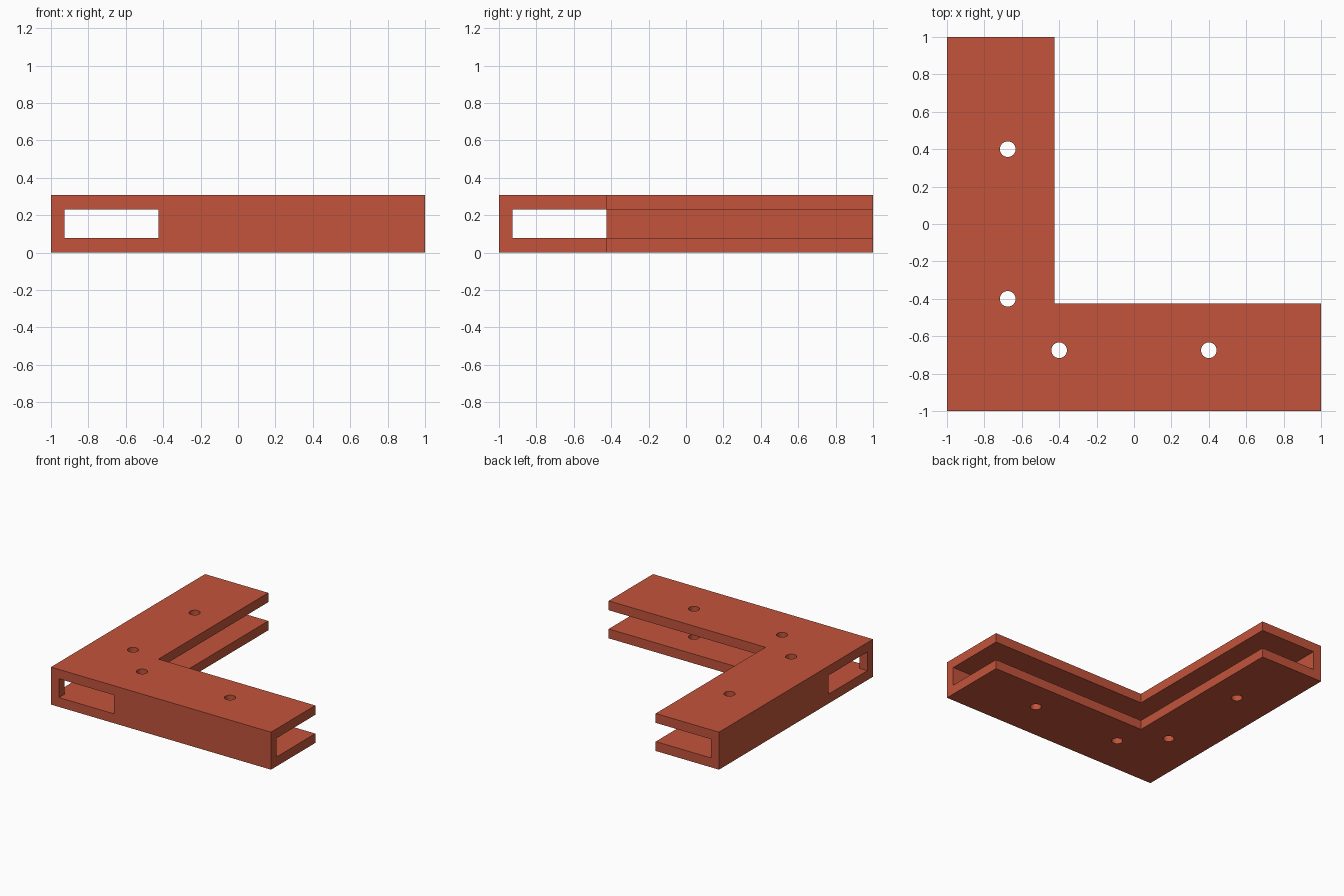
import bpy, bmesh, math

if "Cube" in bpy.data.objects:
    bpy.data.objects.remove(bpy.data.objects["Cube"])

H = 0.308            # overall height
W = -0.425           # inner edge of both arms
T = -0.927           # inner face of the outer walls
Z0, Z1 = 0.077, 0.231  # slot floor and ceiling
R = 0.042            # screw hole radius


def prism(name, outline, z0, z1):
    """Extrude a counter-clockwise outline between two heights."""
    bm = bmesh.new()
    base = bm.faces.new([bm.verts.new((x, y, z0)) for x, y in outline])
    top = bmesh.ops.extrude_face_region(bm, geom=[base])["geom"]
    verts = [g for g in top if isinstance(g, bmesh.types.BMVert)]
    bmesh.ops.translate(bm, verts=verts, vec=(0, 0, z1 - z0))
    bmesh.ops.recalc_face_normals(bm, faces=bm.faces)
    mesh = bpy.data.meshes.new(name)
    bm.to_mesh(mesh)
    bm.free()
    obj = bpy.data.objects.new(name, mesh)
    bpy.context.collection.objects.link(obj)
    return obj


def cut(target, cutter):
    """Subtract the cutter and remove it."""
    bpy.context.view_layer.objects.active = target
    mod = target.modifiers.new("cut", "BOOLEAN")
    mod.operation, mod.solver, mod.object = "DIFFERENCE", "EXACT", cutter
    bpy.ops.object.modifier_apply(modifier=mod.name)
    bpy.data.objects.remove(cutter)


# L-shaped bracket body
bracket = prism("corner_bracket",
                [(-1, -1), (1, -1), (1, W), (W, W), (W, 1), (-1, 1)], 0, H)

# Open inner channel plus the two windows through the outer walls
cut(bracket, prism("channel_cutter",
                   [(T, -2), (W, -2), (W, T), (2, T), (2, 2),
                    (T, 2), (T, W), (-2, W), (-2, T), (T, T)], Z0, Z1))

# Screw holes through both plates, mirrored across the diagonal
for s in (-0.4, 0.4):
    for cx, cy in ((-0.675, s), (s, -0.675)):
        ring = [(cx + R * math.cos(a), cy + R * math.sin(a))
                for a in (math.tau * i / 32 for i in range(32))]
        cut(bracket, prism("hole_cutter", ring, -0.2, H + 0.2))

# Single brick red colour
red = bpy.data.materials.new("brick_red")
red.diffuse_color = (0.54, 0.088, 0.044, 1)
red.use_nodes = True
red.node_tree.nodes["Principled BSDF"].inputs["Base Color"].default_value = red.diffuse_color
bracket.data.materials.clear()
bracket.data.materials.append(red)
for p in bracket.data.polygons:
    p.material_index = 0

bpy.ops.object.select_all(action="DESELECT")
bracket.select_set(True)
bpy.context.view_layer.objects.active = bracket
bpy.ops.object.shade_smooth_by_angle(angle=math.radians(30))
